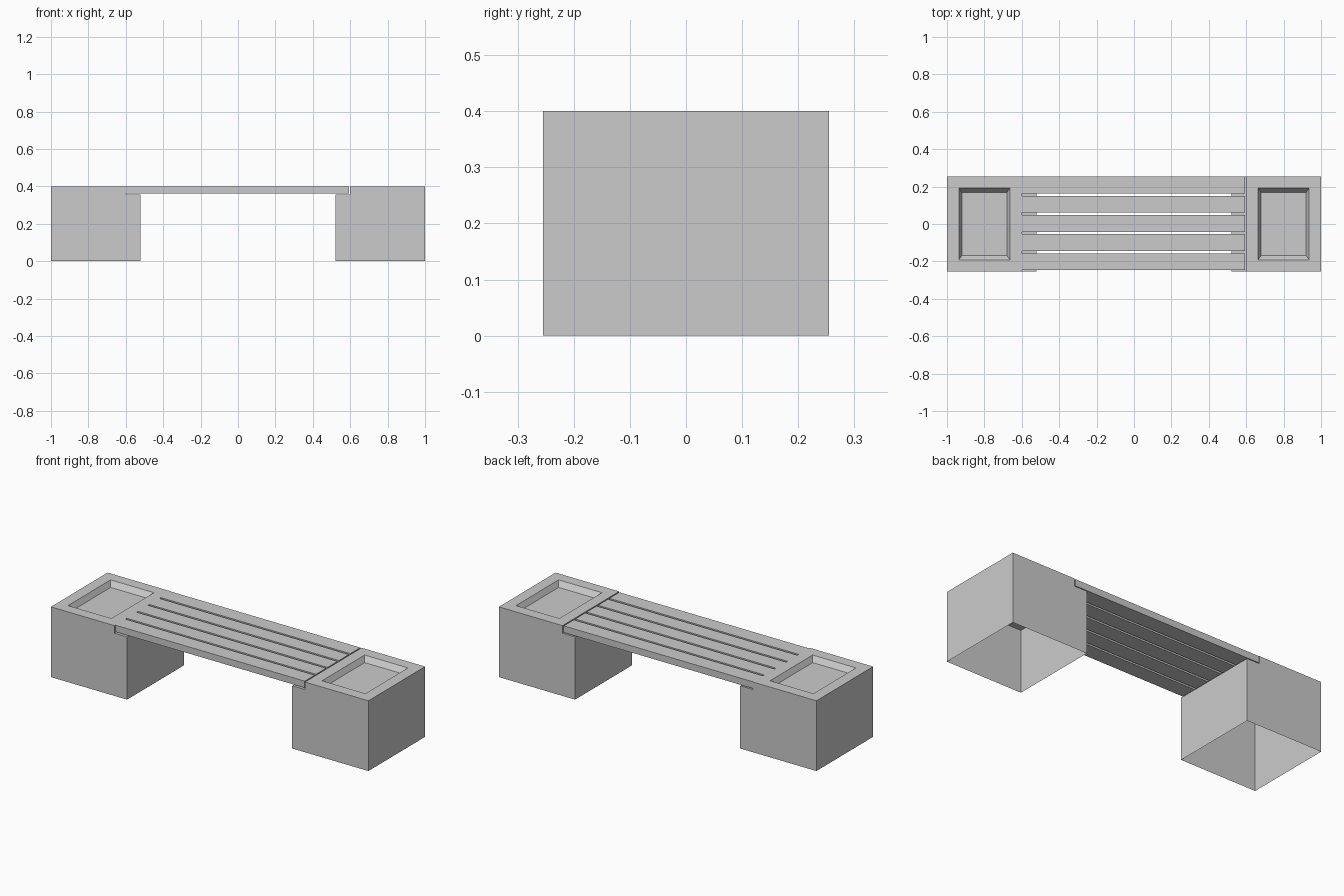
import bpy, bmesh
from mathutils import Vector

if "Cube" in bpy.data.objects:
    bpy.data.objects.remove(bpy.data.objects["Cube"])

HALF_DEPTH = 0.255
HEIGHT = 0.4
LEDGE = 0.357


def add_object(name, bm):
    bmesh.ops.recalc_face_normals(bm, faces=bm.faces[:])
    mesh = bpy.data.meshes.new(name)
    bm.to_mesh(mesh)
    bm.free()
    obj = bpy.data.objects.new(name, mesh)
    bpy.context.collection.objects.link(obj)
    return obj


def planter(name, side):
    # Stepped side profile; the hollow block is open underneath
    profile = [(0.52, 0), (0.52, LEDGE), (0.6, LEDGE), (0.6, HEIGHT), (1, HEIGHT), (1, 0)]
    bm = bmesh.new()
    front = [bm.verts.new((side * x, -HALF_DEPTH, z)) for x, z in profile]
    back = [bm.verts.new((side * x, HALF_DEPTH, z)) for x, z in profile]
    bm.faces.new(front)
    bm.faces.new(back[::-1])
    strips = [bm.faces.new((front[i], back[i], back[i + 1], front[i + 1])) for i in range(5)]
    bmesh.ops.recalc_face_normals(bm, faces=bm.faces[:])

    # Shallow recessed tray with sloping walls
    top = strips[3]
    bmesh.ops.inset_region(bm, faces=[top], thickness=0.0635, use_even_offset=True)
    floor = bmesh.ops.extrude_discrete_faces(bm, faces=[top])["faces"][0]
    centre = floor.calc_center_median()
    for v in floor.verts:
        offset = v.co - centre
        v.co = centre + Vector((offset.x * 0.88, offset.y * 0.88, -0.03))
    return add_object(name, bm)


def slat(name, y):
    x0, x1, z0 = -0.6, 0.593, 0.362
    bm = bmesh.new()
    bmesh.ops.create_cube(bm, size=1)
    bmesh.ops.scale(bm, vec=(x1 - x0, 0.09, HEIGHT - z0), verts=bm.verts[:])
    bmesh.ops.translate(bm, vec=((x0 + x1) / 2, y, (z0 + HEIGHT) / 2), verts=bm.verts[:])
    return add_object(name, bm)


# End blocks
planter("left_planter", -1)
planter("right_planter", 1)

# Seat slats resting on the ledges
for i in range(5):
    slat(f"seat_slat_{i + 1}", 0.003 + (i - 2) * 0.1025)
